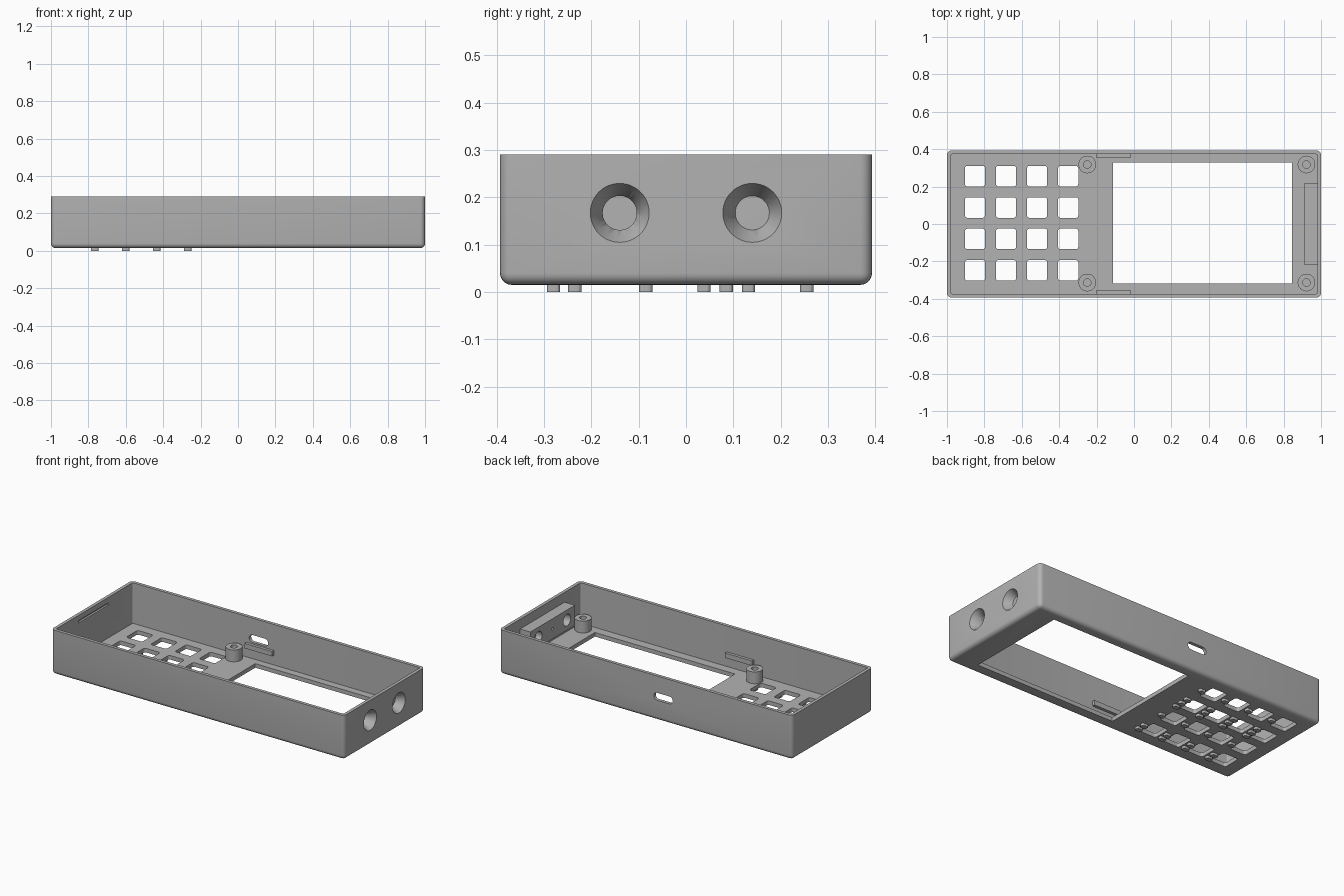
import bpy, bmesh, math
from mathutils import Matrix, Vector

if "Cube" in bpy.data.objects:
    bpy.data.objects.remove(bpy.data.objects["Cube"], do_unlink=True)

grey = bpy.data.materials.new("plain grey")
grey.use_nodes = True
GREY = (0.45, 0.45, 0.45, 1)
grey.diffuse_color = GREY
grey.node_tree.nodes["Principled BSDF"].inputs["Base Color"].default_value = GREY


def make(name, bm):
    bmesh.ops.recalc_face_normals(bm, faces=bm.faces)
    mesh = bpy.data.meshes.new(name)
    bm.to_mesh(mesh)
    bm.free()
    mesh.materials.append(grey)
    obj = bpy.data.objects.new(name, mesh)
    bpy.context.collection.objects.link(obj)
    return obj


def box(name, centre, size, radius=0, axis=2, bottom=False, segments=5):
    """Box with rounded edges along one axis, and optionally around its base."""
    bm = bmesh.new()
    bmesh.ops.create_cube(bm, size=1)
    bmesh.ops.scale(bm, vec=size, verts=bm.verts)
    bmesh.ops.translate(bm, vec=centre, verts=bm.verts)
    if radius:
        def chosen(e):
            a, b = (v.co for v in e.verts)
            along = abs((a - b)[axis]) > 1e-5
            return along or (bottom and max(a.z, b.z) < centre[2])
        bmesh.ops.bevel(bm, geom=[e for e in bm.edges if chosen(e)], offset=radius,
                        segments=segments, profile=0.5, affect='EDGES')
    return make(name, bm)


def cone_x(name, centre, r_inner, r_outer, depth):
    """Round cutter lying along x."""
    bm = bmesh.new()
    bmesh.ops.create_cone(bm, cap_ends=True, segments=48, radius1=r_inner,
                          radius2=r_outer, depth=depth,
                          matrix=Matrix.Translation(centre)
                          @ Matrix.Rotation(math.pi / 2, 4, 'Y'))
    return make(name, bm)


def lathe(name, profile, centre):
    bm = bmesh.new()
    verts = [bm.verts.new((r, 0, z)) for r, z in profile]
    edges = [bm.edges.new((verts[i - 1], verts[i])) for i in range(len(verts))]
    bmesh.ops.spin(bm, geom=verts + edges, cent=(0, 0, 0), axis=(0, 0, 1),
                   angle=math.tau, steps=40)
    bmesh.ops.remove_doubles(bm, verts=bm.verts, dist=1e-5)
    bmesh.ops.translate(bm, vec=centre, verts=bm.verts)
    return make(name, bm)


def cut(target, cutters):
    """Subtract the cutters and bake the result."""
    for c in cutters:
        mod = target.modifiers.new("cut", 'BOOLEAN')
        mod.operation, mod.solver, mod.object = 'DIFFERENCE', 'EXACT', c
    deps = bpy.context.evaluated_depsgraph_get()
    baked = bpy.data.meshes.new_from_object(target.evaluated_get(deps))
    target.modifiers.clear()
    target.data = baked


BASE, FLOOR, TOP = 0.015, 0.04, 0.29
HALF_Y, WALL = 0.393, 0.02
KEY_X = [-0.85 + 0.166 * i for i in range(4)]
KEY_Y = [-0.248 + 0.168 * i for i in range(4)]
JACK_Z = 0.167

# Open tray with rounded corners and base edge
case = box("case", (0, 0, (BASE + TOP) / 2), (2, 2 * HALF_Y, TOP - BASE), 0.025, bottom=True)
case_cutters = [
    box("cavity", (0, 0, FLOOR + 0.2), (2 - 2 * WALL, 2 * (HALF_Y - WALL), 0.4), 0.008),
    box("screen_opening", (0.366, 0.005, 0.03), (0.956, 0.646, 0.1)),
    box("port_slot", (-0.12, HALF_Y, 0.163), (0.13, 0.1, 0.046), 0.0225, axis=1),
    box("latch_groove", (-0.981, -0.008, 0.25), (0.022, 0.295, 0.014)),
]
for x in KEY_X:
    for y in KEY_Y:
        case_cutters.append(box("key_opening", (x, y, 0.03), (0.108, 0.11, 0.1), 0.013))

# Countersunk sockets through the end wall and its backing block
block = box("socket_block", (0.946, 0, JACK_Z), (0.072, 0.434, 0.125))
socket_cutters = []
for y in (-0.14, 0.14):
    socket_cutters.append(cone_x("socket_bore", (0.95, y, JACK_Z), 0.036, 0.036, 0.2))
    socket_cutters.append(cone_x("socket_sink", (0.9755, y, JACK_Z), 0.036, 0.0625, 0.05))
pilot = cone_x("pilot_hole", (0.91, 0, JACK_Z), 0.008, 0.008, 0.06)

cut(case, case_cutters + socket_cutters)
cut(block, socket_cutters + [pilot])
for c in case_cutters + socket_cutters + [pilot]:
    bpy.data.objects.remove(c, do_unlink=True)

# Screw posts at the screen corners
posts = []
for x in (-0.25, 0.922):
    for y in (-0.313, 0.318):
        posts.append(lathe("screw_post", [(0.02, 0), (0.047, 0), (0.047, 0.075), (0.02, 0.075)],
                           (x, y, FLOOR - 0.002)))

# Board clips on the long walls
for side in (-1, 1):
    box("board_clip", (-0.11, side * 0.366, 0.115), (0.187, 0.022, 0.03))

# Small raised marks beside the keys on the underside
MARKS = ([-0.28, -0.235], [-0.085], [0.038, 0.085, 0.132], [0.255])
for x in KEY_X:
    for row in MARKS:
        for y in row:
            box("key_mark", (x + 0.083, y, 0.009), (0.04, 0.028, 0.018), 0.008, segments=3)

# Smooth the curved parts, keeping edges sharp
bpy.ops.object.select_all(action='DESELECT')
for obj in [case, block] + posts:
    obj.select_set(True)
bpy.context.view_layer.objects.active = case
bpy.ops.object.shade_smooth_by_angle(angle=math.radians(30))
